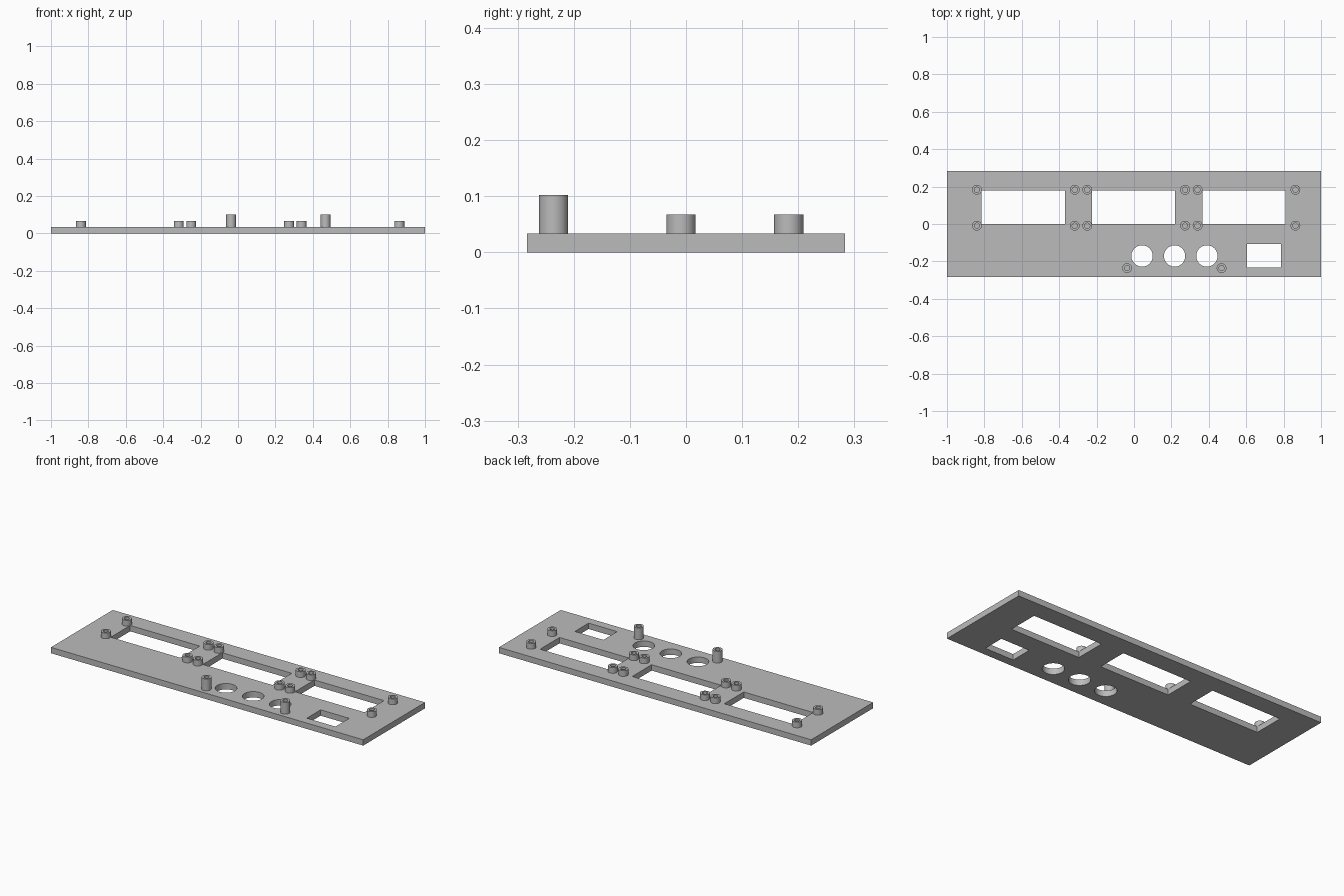
import bpy
import bmesh
import math
from mathutils import Matrix, Vector

cube = bpy.data.objects.get("Cube")
if cube:
    bpy.data.objects.remove(cube, do_unlink=True)

THICK = 0.034

grey = bpy.data.materials.new("panel_grey")
grey.use_nodes = True
COLOUR = (0.5, 0.5, 0.5, 1)
grey.diffuse_color = COLOUR
grey.node_tree.nodes["Principled BSDF"].inputs["Base Color"].default_value = COLOUR


def finish(name, bm, smooth=False):
    """Turn a bmesh into a linked, coloured object."""
    bmesh.ops.recalc_face_normals(bm, faces=bm.faces)
    mesh = bpy.data.meshes.new(name)
    bm.to_mesh(mesh)
    bm.free()
    mesh.materials.append(grey)
    obj = bpy.data.objects.new(name, mesh)
    bpy.context.collection.objects.link(obj)
    if smooth:
        smooth_edges(obj)
    return obj


def smooth_edges(obj):
    bpy.ops.object.select_all(action="DESELECT")
    obj.select_set(True)
    bpy.context.view_layer.objects.active = obj
    bpy.ops.object.shade_smooth_by_angle(angle=math.radians(30))


def add_box(bm, x0, x1, y0, y1, z0, z1):
    centre = Vector((x0 + x1, y0 + y1, z0 + z1)) / 2
    size = Matrix.Diagonal((x1 - x0, y1 - y0, z1 - z0, 1))
    bmesh.ops.create_cube(bm, size=1, matrix=Matrix.Translation(centre) @ size)


def make_post(name, x, y, top, outer=0.026, inner=0.014):
    """Hollow round standoff, lathed from a rectangular wall section."""
    bm = bmesh.new()
    section = [(outer, THICK), (outer, top), (inner, top), (inner, THICK)]
    verts = [bm.verts.new((r, 0, z)) for r, z in section]
    edges = [bm.edges.new((verts[i], verts[(i + 1) % 4])) for i in range(4)]
    bmesh.ops.spin(bm, geom=verts + edges, cent=(0, 0, 0), axis=(0, 0, 1),
                   angle=math.tau, steps=40, use_merge=True)
    bmesh.ops.remove_doubles(bm, verts=bm.verts, dist=1e-5)
    bmesh.ops.translate(bm, verts=bm.verts, vec=(x, y, 0))
    return finish(name, bm, smooth=True)


# Flat panel
bm = bmesh.new()
add_box(bm, -1, 1, -0.283, 0.283, 0, THICK)
panel = finish("panel", bm)

# Cutter: three display windows, a switch opening and three button holes
bm = bmesh.new()
for x in (-0.815, -0.225, 0.365):
    add_box(bm, x, x + 0.445, 0, 0.178, -0.1, 0.1)
add_box(bm, 0.604, 0.787, -0.233, -0.107, -0.1, 0.1)
for x in (0.043, 0.217, 0.39):
    bmesh.ops.create_cone(bm, cap_ends=True, segments=48, radius1=0.057,
                          radius2=0.057, depth=0.2,
                          matrix=Matrix.Translation((x, -0.171, 0)))
cutter = finish("opening_cutter", bm)
cutter.hide_render = True

cut = panel.modifiers.new("openings", "BOOLEAN")
cut.object = cutter
cut.operation = "DIFFERENCE"
cut.solver = "EXACT"
bpy.ops.object.select_all(action="DESELECT")
panel.select_set(True)
bpy.context.view_layer.objects.active = panel
bpy.ops.object.modifier_apply(modifier=cut.name)
bpy.data.objects.remove(cutter, do_unlink=True)
smooth_edges(panel)

# Short standoffs at the corners of each display window
for i, left in enumerate((-0.84, -0.25, 0.34)):
    for side, x in (("right", left), ("left", left + 0.523)):
        for row, y in (("front", -0.009), ("back", 0.183)):
            make_post(f"display_standoff_{i + 1}_{side}_{row}", x, y, 0.067)

# Tall standoffs beside the button holes
for side, x in (("right", -0.037), ("left", 0.468)):
    make_post(f"button_standoff_{side}", x, -0.236, 0.102)
